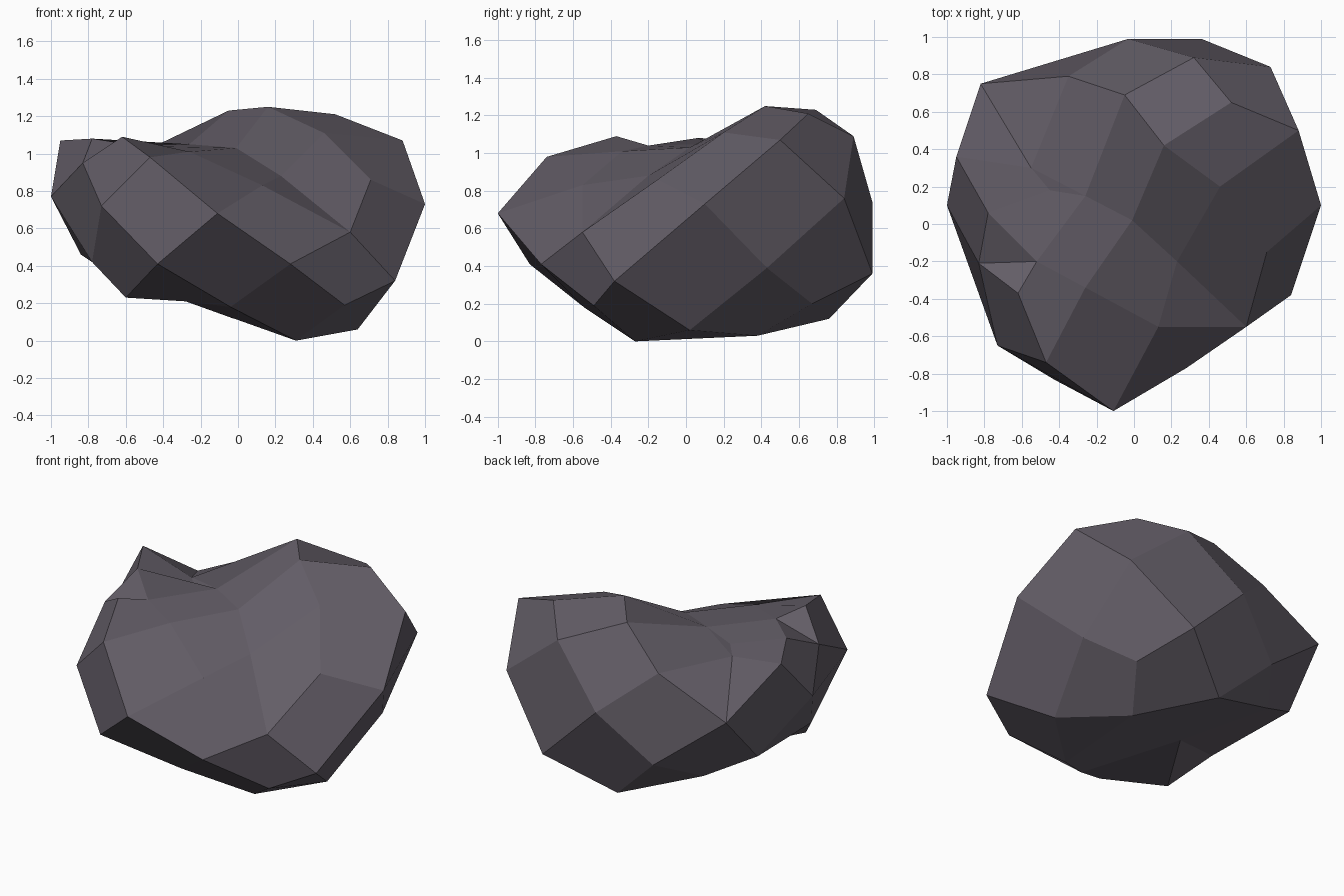
import bpy, bmesh, math
from mathutils import Vector

# Corner points of the boulder, in three bands
CROWN = [
    # ridge
    (.16, .42, 1.25), (-.05, .69, 1.23), (.32, .89, 1.09), (.52, .65, 1.21),
    (.46, .20, 1.11), (.88, .50, 1.07), (-.35, .79, 1.01),
    # valley
    (-.55, .30, .99), (-.45, .18, 1.00), (-.26, .15, 1.05), (-.01, .02, 1.03),
    (.23, -.20, .88), (.13, -.55, .83), (-.26, -.34, 1.01),
    # left lobe
    (-.52, -.20, 1.04), (-.78, .06, 1.08), (-.62, -.37, 1.09),
    (-.47, -.74, .98), (-.95, .36, 1.07), (-.83, -.21, .95),
]
GIRDLE = [
    (-.03, .99, .74), (.36, .99, .36), (.73, .84, .76), (1.0, .10, .73),
    (.71, -.15, .86), (.60, -.55, .58), (.28, -.77, .41), (-.11, -1.0, .68),
    (-.43, -.83, .41), (-.73, -.65, .72), (-1.0, .10, .77), (-.82, .75, .79),
    (.84, -.38, .32), (.76, .43, .39),
]
BASE = [
    (-.36, .86, .43), (-.03, .76, .12), (.54, .67, .20), (.33, .38, .03),
    (.64, .02, .06), (.31, -.27, 0), (.57, -.49, .19), (-.04, -.54, .18),
    (-.60, -.40, .23), (-.78, -.20, .42), (-.84, .45, .46), (-.55, .60, .31),
    (-.28, .10, .21),
]
CORE = Vector((0, .03, .58))

# Wrap a skin around the core: hull of the directions, then push points out
bm = bmesh.new()
place = bm.verts.layers.float_vector.new("place")
for p in CROWN + GIRDLE + BASE:
    v = bm.verts.new((Vector(p) - CORE).normalized())
    v[place] = p
bmesh.ops.convex_hull(bm, input=bm.verts[:])
for v in bm.verts:
    v.co = v[place]
bm.verts.layers.float_vector.remove(place)

# Merge neighbouring triangles into broad facets
bmesh.ops.recalc_face_normals(bm, faces=bm.faces[:])
bmesh.ops.join_triangles(bm, faces=bm.faces[:],
                         angle_face_threshold=math.radians(28),
                         angle_shape_threshold=math.radians(80))
mesh = bpy.data.meshes.new("boulder")
bm.to_mesh(mesh)
bm.free()

stone = bpy.data.materials.new("dark grey stone")
stone.diffuse_color = (.125, .110, .135, 1)
mesh.materials.append(stone)
bpy.context.collection.objects.link(bpy.data.objects.new("boulder", mesh))
